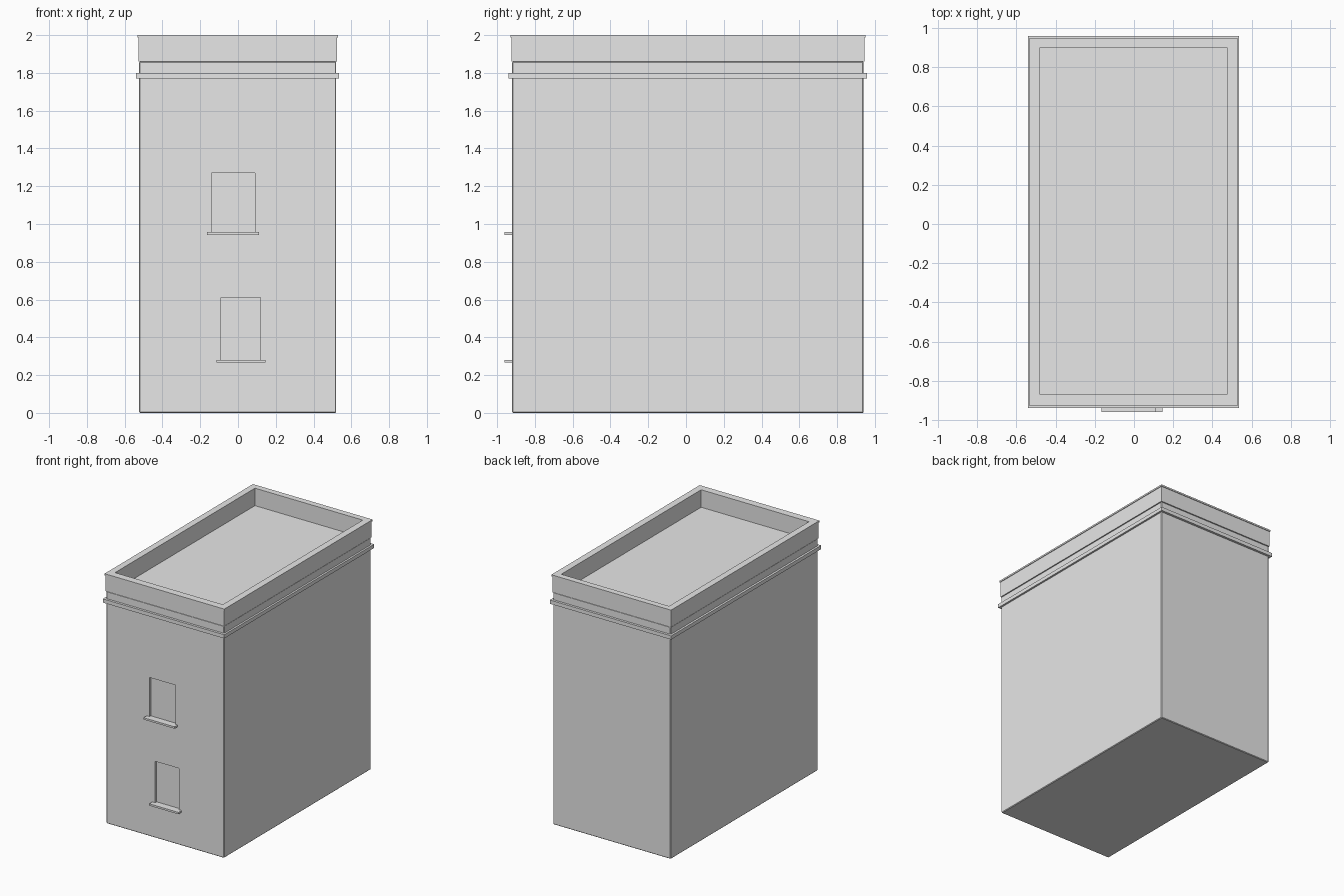
import bpy, bmesh

if "Cube" in bpy.data.objects:
    bpy.data.objects.remove(bpy.data.objects["Cube"])

grey = bpy.data.materials.new("plain grey")
grey.diffuse_color = (0.8, 0.8, 0.8, 1)
grey.use_nodes = True
grey.node_tree.nodes["Principled BSDF"].inputs["Base Color"].default_value = grey.diffuse_color


def box(name, x0, x1, y0, y1, z0, z1, bevel=0.0):
    """Axis-aligned box given by its limits, optionally with softened edges."""
    bm = bmesh.new()
    bmesh.ops.create_cube(bm, size=1)
    for v in bm.verts:
        v.co = ((x0 + x1) / 2 + v.co.x * (x1 - x0),
                (y0 + y1) / 2 + v.co.y * (y1 - y0),
                (z0 + z1) / 2 + v.co.z * (z1 - z0))
    if bevel:
        bmesh.ops.bevel(bm, geom=bm.edges[:], offset=bevel, segments=1,
                        affect='EDGES')
    mesh = bpy.data.meshes.new(name)
    bm.to_mesh(mesh)
    bm.free()
    obj = bpy.data.objects.new(name, mesh)
    mesh.materials.append(grey)
    bpy.context.collection.objects.link(obj)
    return obj


def cut(target, cutter):
    """Subtract a hidden helper from the target."""
    mod = target.modifiers.new("cut", 'BOOLEAN')
    mod.operation = 'DIFFERENCE'
    mod.solver = 'EXACT'
    mod.object = cutter
    cutter.hide_render = True
    cutter.hide_viewport = True
    cutter.display_type = 'WIRE'


def ring(name, x0, x1, y0, y1, z0, z1):
    """Rectangular frame around the sunken roof."""
    obj = box(name, x0, x1, y0, y1, z0, z1)
    cut(obj, box(name + "_cutter", -0.48, 0.475, -0.87, 0.90, z0 - 0.1, z1 + 0.1))
    return obj


# Main block, its top being the roof floor
walls = box("walls", -0.523, 0.52, -0.92, 0.94, 0, 1.86, 0.005)

# Parapet, thin coping and the moulding below
ring("parapet", -0.527, 0.524, -0.924, 0.944, 1.86, 1.987)
ring("coping", -0.532, 0.529, -0.929, 0.949, 1.987, 2.0)
ring("moulding", -0.54, 0.535, -0.939, 0.959, 1.77, 1.80)

# Shallow blind windows with projecting sills
windows = {
    "upper": (-0.14, 0.09, 0.955, 1.27, -0.165, 0.11, 0.942),
    "lower": (-0.09, 0.12, 0.28, 0.612, -0.115, 0.145, 0.266),
}
for level, (x0, x1, z0, z1, s0, s1, sz) in windows.items():
    cut(walls, box(level + "_window_cutter", x0, x1, -1.0, -0.90, z0, z1))
    box(level + "_sill", s0, s1, -0.96, -0.905, sz, sz + 0.015)
